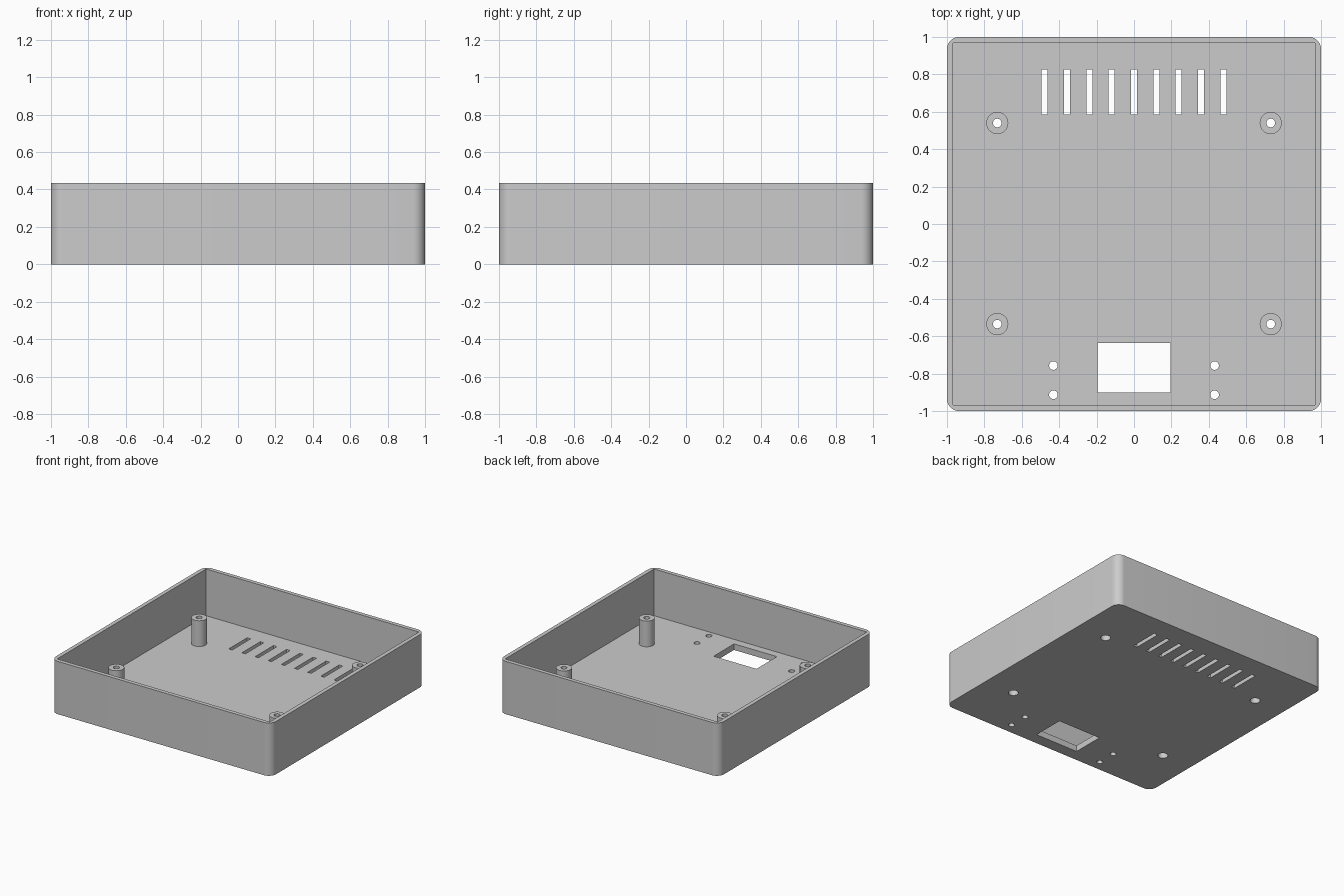
import bpy, bmesh, math
from mathutils import Matrix, Vector

if "Cube" in bpy.data.objects:
    bpy.data.objects.remove(bpy.data.objects["Cube"], do_unlink=True)

HEIGHT, FLOOR, WALL, CORNER = 0.434, 0.05, 0.033, 0.065
POST_R, BORE_R, RECESS_R = 0.059, 0.023, 0.038
POST_TOP, RECESS_TOP = 0.262, 0.1
POSTS = [(x, y) for x in (-0.731, 0.731) for y in (-0.535, 0.54)]

grey = bpy.data.materials.new("plain_grey")
grey.use_nodes = True
grey.diffuse_color = (0.6, 0.6, 0.6, 1)
grey.node_tree.nodes["Principled BSDF"].inputs["Base Color"].default_value = (0.6, 0.6, 0.6, 1)


def add_box(bm, x0, x1, y0, y1, z0, z1):
    size = Matrix.Diagonal((x1 - x0, y1 - y0, z1 - z0, 1))
    place = Matrix.Translation(((x0 + x1) / 2, (y0 + y1) / 2, (z0 + z1) / 2))
    bmesh.ops.create_cube(bm, size=1, matrix=place @ size)


def add_hole(bm, x, y, radius):
    bmesh.ops.create_cone(bm, cap_ends=True, segments=32, radius1=radius, radius2=radius,
                          depth=0.3, matrix=Matrix.Translation((x, y, 0)))


def make_object(name, bm):
    mesh = bpy.data.meshes.new(name)
    bm.to_mesh(mesh)
    bm.free()
    mesh.materials.append(grey)
    obj = bpy.data.objects.new(name, mesh)
    bpy.context.collection.objects.link(obj)
    return obj


def smooth(obj):
    bpy.ops.object.select_all(action='DESELECT')
    obj.select_set(True)
    bpy.context.view_layer.objects.active = obj
    bpy.ops.object.shade_smooth_by_angle(angle=math.radians(30))


def cut(obj, cutter):
    mod = obj.modifiers.new("cut", 'BOOLEAN')
    mod.operation, mod.solver, mod.object = 'DIFFERENCE', 'EXACT', cutter
    depsgraph = bpy.context.evaluated_depsgraph_get()
    result = bpy.data.meshes.new_from_object(obj.evaluated_get(depsgraph))
    obj.modifiers.clear()
    obj.data = result
    bpy.data.objects.remove(cutter, do_unlink=True)


# Tray: block with rounded upright corners
bm = bmesh.new()
add_box(bm, -1, 1, -1, 1, 0, HEIGHT)
upright = [e for e in bm.edges if abs(e.verts[0].co.z - e.verts[1].co.z) > 0.1]
bmesh.ops.bevel(bm, geom=upright, offset=CORNER, segments=10, profile=0.5, affect='EDGES')
tray = make_object("tray", bm)

# Square-cornered cavity
bm = bmesh.new()
inner = 1 - WALL
add_box(bm, -inner, inner, -inner, inner, FLOOR, HEIGHT + 0.2)
cut(tray, make_object("cavity_cutter", bm))

# Floor openings: vent slots, window, small holes, screw recesses
bm = bmesh.new()
for i in range(-4, 5):
    x = i * 0.1195
    add_box(bm, x - 0.016, x + 0.016, 0.585, 0.825, -0.1, 0.2)
add_box(bm, -0.195, 0.195, -0.902, -0.637, -0.1, 0.2)
for x in (-0.431, 0.431):
    for y in (-0.757, -0.913):
        add_hole(bm, x, y, BORE_R)
for x, y in POSTS:
    add_hole(bm, x, y, RECESS_R)
cut(tray, make_object("opening_cutter", bm))
smooth(tray)

# Hollow screw posts: a stepped tube profile turned around its axis
profile = [(RECESS_R, FLOOR), (POST_R, FLOOR), (POST_R, POST_TOP),
           (BORE_R, POST_TOP), (BORE_R, RECESS_TOP), (RECESS_R, RECESS_TOP)]
for n, (x, y) in enumerate(POSTS, 1):
    bm = bmesh.new()
    verts = [bm.verts.new((r, 0, z)) for r, z in profile]
    edges = [bm.edges.new((verts[i - 1], verts[i])) for i in range(len(verts))]
    bmesh.ops.spin(bm, geom=verts + edges, cent=(0, 0, 0), axis=(0, 0, 1),
                   angle=math.tau, steps=32, use_duplicate=False)
    bmesh.ops.remove_doubles(bm, verts=bm.verts, dist=0.0001)
    bmesh.ops.recalc_face_normals(bm, faces=bm.faces)
    bmesh.ops.translate(bm, verts=bm.verts, vec=Vector((x, y, 0)))
    smooth(make_object(f"screw_post_{n}", bm))
